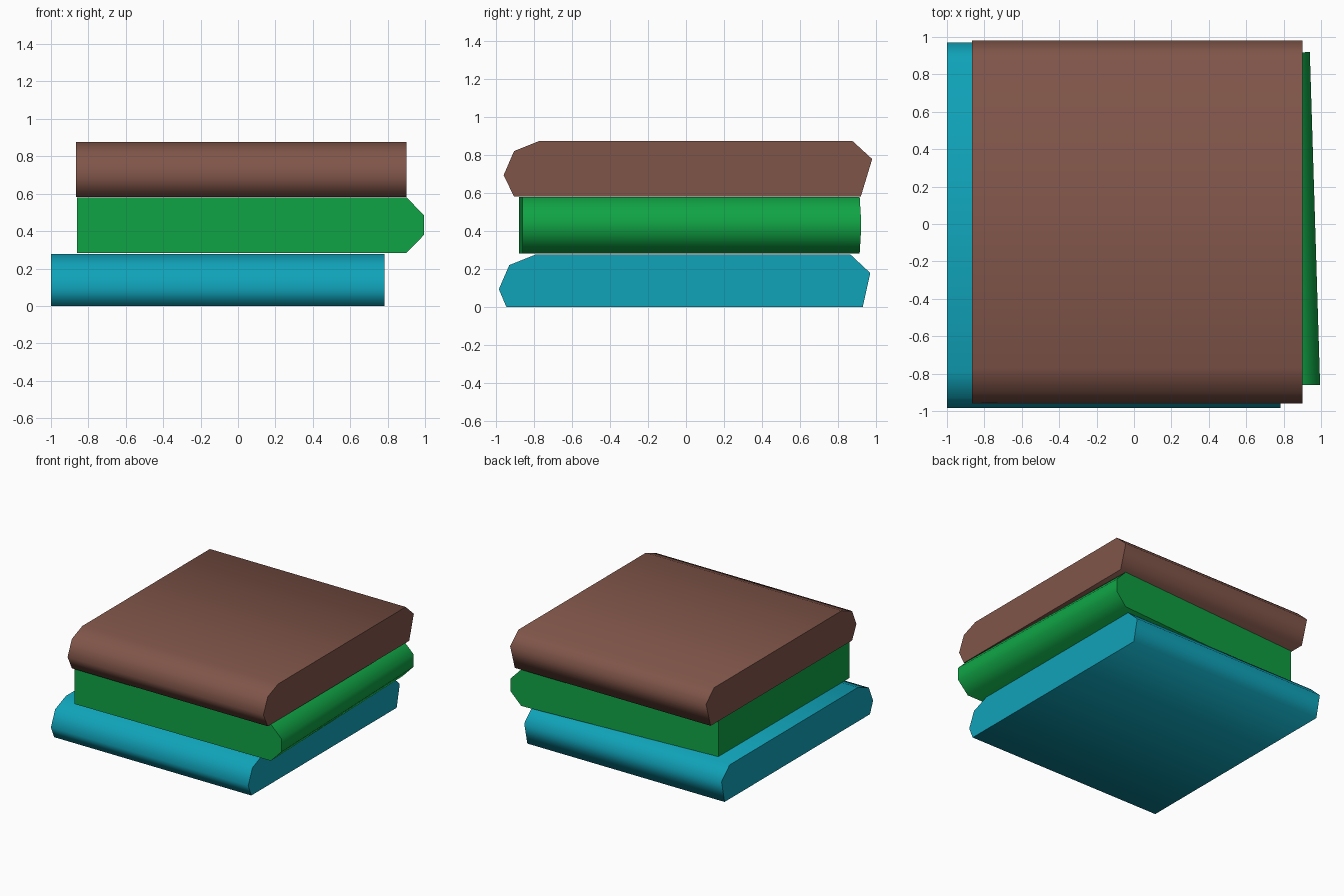
import bpy, bmesh, math

if "Cube" in bpy.data.objects:
    bpy.data.objects.remove(bpy.data.objects["Cube"])


def linear(c):
    return c / 12.92 if c <= 0.04045 else ((c + 0.055) / 1.055) ** 2.4


def material(name, rgb):
    m = bpy.data.materials.new(name)
    m.diffuse_color = [linear(v / 255) for v in rgb] + [1]
    m.use_nodes = True
    m.node_tree.nodes["Principled BSDF"].inputs["Base Color"].default_value = m.diffuse_color
    return m


def prism(name, end_a, end_b, mat):
    """Join two matching outlines into a closed cushion shape."""
    bm = bmesh.new()
    a = [bm.verts.new(p) for p in end_a]
    b = [bm.verts.new(p) for p in end_b]
    n = len(a)
    bm.faces.new(a)
    bm.faces.new(b[::-1])
    for i in range(n):
        j = (i + 1) % n
        bm.faces.new((a[i], b[i], b[j], a[j]))
    bmesh.ops.recalc_face_normals(bm, faces=bm.faces)
    mesh = bpy.data.meshes.new(name)
    bm.to_mesh(mesh)
    bm.free()
    mesh.materials.append(mat)
    ob = bpy.data.objects.new(name, mesh)
    bpy.context.collection.objects.link(ob)
    # soft rounded edges, crisp end caps
    bpy.ops.object.select_all(action='DESELECT')
    ob.select_set(True)
    bpy.context.view_layer.objects.active = ob
    bpy.ops.object.shade_smooth_by_angle(angle=math.radians(80))
    return ob


def slab_along_x(name, x0, x1, outline, mat):
    return prism(name, [(x0, y, z) for y, z in outline],
                 [(x1, y, z) for y, z in outline], mat)


blue = material("teal blue", (16, 163, 185))
green = material("green", (16, 164, 69))
brown = material("brown", (128, 85, 73))

# bottom slab, outline in y and z
slab_along_x("bottom_slab", -1.0, 0.782, [
    (-0.945, 0), (-0.985, 0.095), (-0.93, 0.222), (-0.79, 0.278),
    (0.865, 0.278), (0.97, 0.18), (0.93, 0)], blue)

# top slab
slab_along_x("top_slab", -0.867, 0.902, [
    (-0.905, 0.582), (-0.96, 0.695), (-0.905, 0.822), (-0.77, 0.876),
    (0.875, 0.876), (0.98, 0.78), (0.92, 0.582)], brown)

# middle slab, rounded on the right and slightly skewed in plan
profile = [(-0.86, 0.283), (0.90, 0.283), (0.995, 0.38),
           (0.995, 0.485), (0.90, 0.581), (-0.86, 0.581)]
front, back = [], []
for x, z in profile:
    t = (x + 0.86) / 1.855
    front.append((x, -0.88 + 0.02 * t, z))
    back.append((x + 0.005 - 0.06 * t, 0.805 + 0.115 * t, z))
prism("middle_slab", front, back, green)
